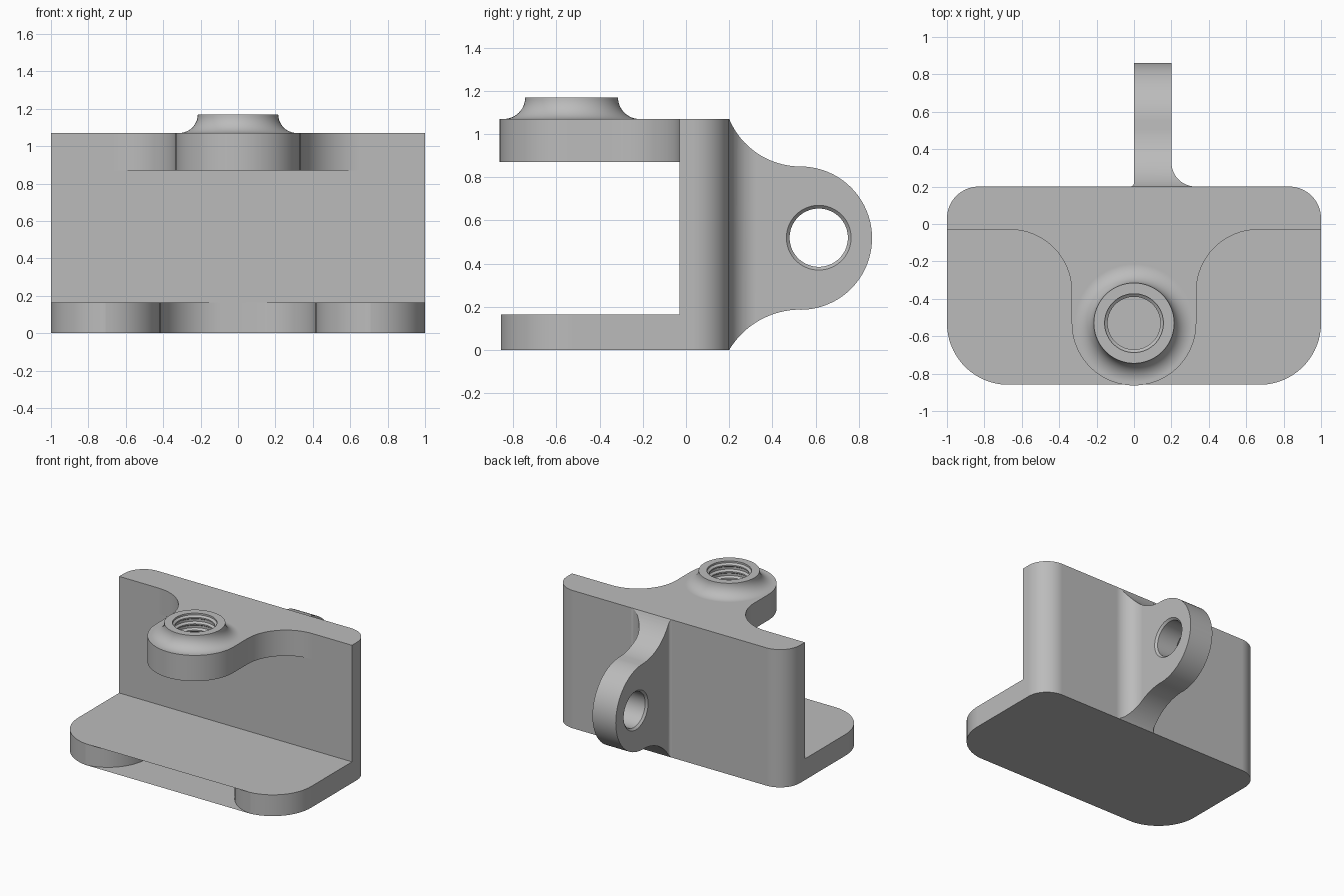
import bpy, bmesh
from math import cos, sin, pi, radians

if "Cube" in bpy.data.objects:
    bpy.data.objects.remove(bpy.data.objects["Cube"], do_unlink=True)

grey = bpy.data.materials.new("cast grey")
grey.use_nodes = True
COLOR = (0.5, 0.5, 0.5, 1)
grey.diffuse_color = COLOR
grey.node_tree.nodes["Principled BSDF"].inputs["Base Color"].default_value = COLOR


def arc(cx, cy, r, start, end, n=16):
    """Points on an arc, angles in degrees."""
    angles = [radians(start + (end - start) * i / n) for i in range(n + 1)]
    return [(cx + r * cos(a), cy + r * sin(a)) for a in angles]


def mirrored(half):
    """Close a right-hand half outline across x = 0."""
    return half + [(-x, y) for x, y in reversed(half) if abs(x) > 0.001]


def finish(name, bm):
    bmesh.ops.recalc_face_normals(bm, faces=bm.faces)
    mesh = bpy.data.meshes.new(name)
    bm.to_mesh(mesh)
    bm.free()
    mesh.materials.append(grey)
    obj = bpy.data.objects.new(name, mesh)
    bpy.context.collection.objects.link(obj)
    return obj


def prism(name, outline, low, high, along_x=False):
    """Extrude an outline along z, or a (y, z) outline along x."""
    bm = bmesh.new()
    place = (lambda u, v, w: (w, u, v)) if along_x else (lambda u, v, w: (u, v, w))
    clean = []
    for p in outline:
        if not clean or abs(p[0] - clean[-1][0]) + abs(p[1] - clean[-1][1]) > 1e-4:
            clean.append(p)
    a, b = [[bm.verts.new(place(u, v, w)) for u, v in clean] for w in (low, high)]
    bm.faces.new(a)
    bm.faces.new(b)
    for i in range(len(a)):
        bm.faces.new((a[i - 1], a[i], b[i], b[i - 1]))
    return finish(name, bm)


def lathe(name, profile, cu, cv, along_x=False, n=72):
    """Solid of revolution from (radius, height) points."""
    bm = bmesh.new()
    rings = []
    for r, h in profile:
        ring = [(cu + r * cos(2 * pi * i / n), cv + r * sin(2 * pi * i / n)) for i in range(n)]
        rings.append([bm.verts.new((h, u, v) if along_x else (u, v, h)) for u, v in ring])
    bm.faces.new(rings[0])
    bm.faces.new(rings[-1])
    for a, b in zip(rings, rings[1:]):
        for i in range(n):
            bm.faces.new((a[i - 1], a[i], b[i], b[i - 1]))
    return finish(name, bm)


def combine(target, tool, operation):
    mod = target.modifiers.new(operation, "BOOLEAN")
    mod.operation, mod.solver, mod.object = operation, "EXACT", tool
    bpy.context.view_layer.objects.active = target
    bpy.ops.object.modifier_apply(modifier=mod.name)
    bpy.data.objects.remove(tool, do_unlink=True)


# Plan outlines share the rounded back corners
FRONT, BASE_TOP, LUG_LOW, TOP = -0.03, 0.165, 0.87, 1.07
corner = arc(0.83, 0.03, 0.17, 90, 0)
plate_outline = mirrored(corner + [(1, FRONT)])
fork_outline = mirrored(corner + arc(0.67, -0.53, 0.33, 0, -83.5)
                        + arc(0.745, -0.53, 0.33, -96.5, -180)
                        + arc(0.085, -0.36, 0.33, 0, 90))
lug_outline = mirrored(corner + [(1, FRONT)] + arc(0.663, -0.36, 0.33, 90, 180)
                       + arc(0, -0.53, 0.333, 0, -90, 24))

# Upright plate with forked foot and top lug
bracket = prism("bracket", plate_outline, BASE_TOP, LUG_LOW)
combine(bracket, prism("forked_foot", fork_outline, 0, BASE_TOP), "UNION")
combine(bracket, prism("top_lug", lug_outline, LUG_LOW, TOP), "UNION")

# Flared boss on the top lug
flare = arc(0.315, 1.17, 0.1, 270, 180, 12)
boss = lathe("boss", [(0.315, 1.0)] + flare, 0, -0.53)
combine(bracket, boss, "UNION")

# Rear ear: side profile trimmed by a plan section with root fillets
ear_side = ([(0.15, 1.06)] + arc(0.53, 1.2075, 0.3575, 202.6, 270)
            + arc(0.53, 0.518, 0.332, 90, -90, 40)
            + arc(0.53, -0.198, 0.385, 90, 149) + [(0.15, 0.01)])
ear_plan = ([(0, 0.95), (0.2, 0.95)] + arc(0.33, 0.33, 0.13, 180, 270)
            + [(0.33, 0.15), (-0.02, 0.15)] + arc(-0.02, 0.22, 0.02, 270, 360, 6))
ear = prism("rear_ear", ear_side, -0.2, 0.5, along_x=True)
combine(ear, prism("ear_section", ear_plan, -0.1, 1.2), "INTERSECT")
combine(bracket, ear, "UNION")

# Chamfered cross hole in the ear
ear_hole = [(0.165, -0.015), (0.135, 0.015), (0.135, 0.185), (0.165, 0.215)]
combine(bracket, lathe("ear_hole", ear_hole, 0.615, 0.52, along_x=True), "DIFFERENCE")

# Threaded hole through boss and top lug
thread = [(0.157, 0.84)]
for i in range(6):
    z = 0.875 + 0.05 * i
    thread += [(0.157, z), (0.141, z + 0.01), (0.141, z + 0.02), (0.157, z + 0.032)]
thread.append((0.157, 1.2))
combine(bracket, lathe("thread", thread, 0, -0.53), "DIFFERENCE")

# Clean coplanar seams, then smooth the curved faces only
bm = bmesh.new()
bm.from_mesh(bracket.data)
bmesh.ops.remove_doubles(bm, verts=bm.verts, dist=1e-5)
bmesh.ops.dissolve_limit(bm, angle_limit=radians(0.3), verts=bm.verts, edges=bm.edges)
bm.to_mesh(bracket.data)
bm.free()
bracket.data.shade_smooth()
bracket.data.set_sharp_from_angle(angle=radians(25))
weighted = bracket.modifiers.new("flat face normals", "WEIGHTED_NORMAL")
weighted.keep_sharp = True
